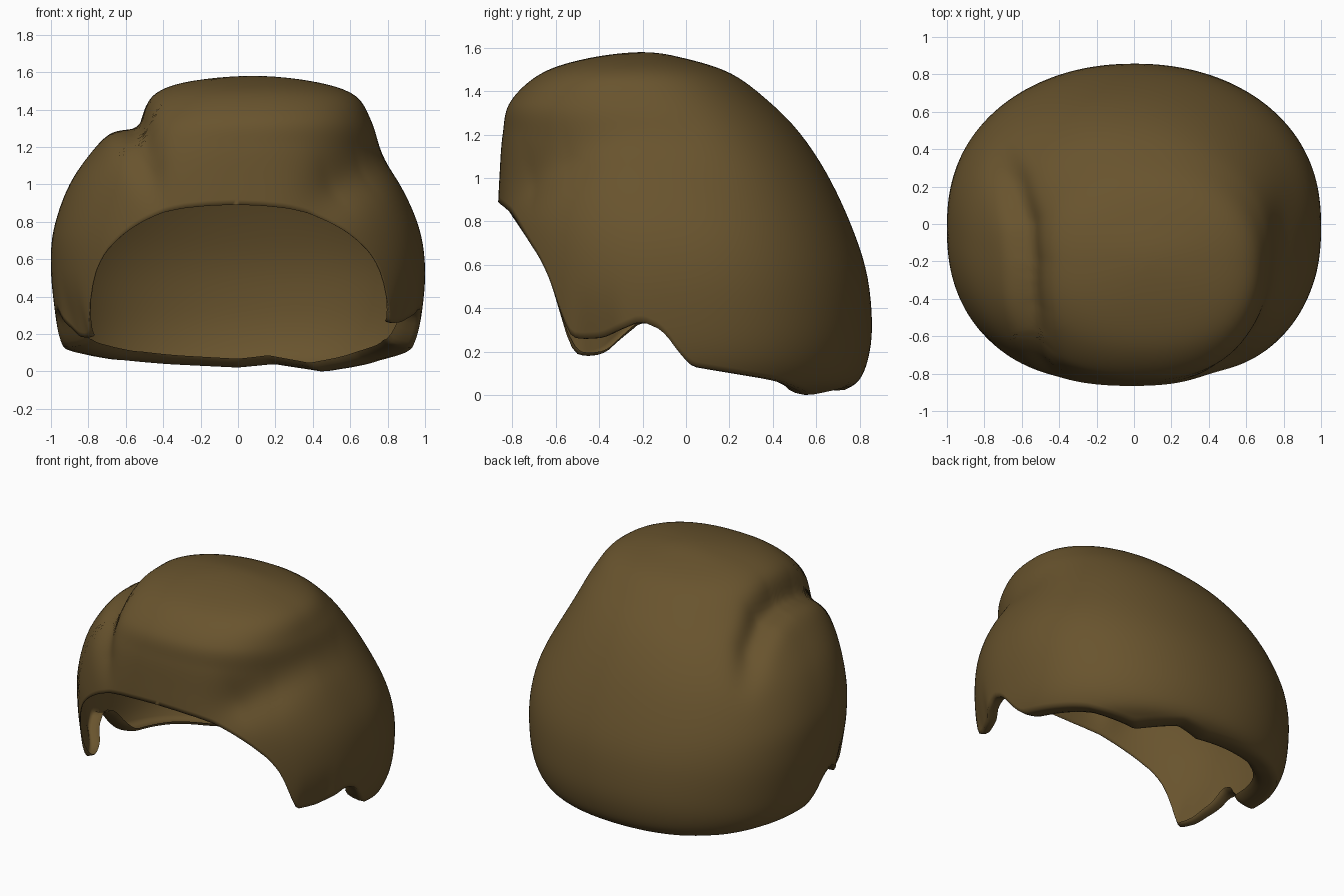
import bpy, bmesh, math
from mathutils import Vector

if "Cube" in bpy.data.objects:
    bpy.data.objects.remove(bpy.data.objects["Cube"])

# Horizontal sections: z, left x, right x, front y, back y
SECTIONS = [
    (0.00, -.83, .83, -.71, .68),
    (0.06, -.89, .89, -.80, .79),
    (0.17, -.95, .95, -.84, .84),
    (0.33, -.98, .985, -.86, .857),
    (0.55, -1.0, 1.0, -.87, .835),
    (0.76, -.985, .97, -.87, .77),
    (1.00, -.90, .875, -.86, .66),
    (1.20, -.76, .785, -.845, .53),
    (1.35, -.61, .72, -.81, .385),
    (1.48, -.46, .62, -.67, .21),
    (1.55, -.26, .40, -.46, .00),
    (1.58, .08, .08, -.20, -.20),
]
TOP = len(SECTIONS) - 1

# Rim height by angle from the front, for the right and left side
FRONT_RIM = [(0, .89), (10, .885), (20, .872), (28, .85), (35, .80), (42, .725),
             (48, .63), (52.5, .49)]
BACK_NOTCH = [(78, .34), (84, .30), (88, .20), (91, .14)]
RIM_R = FRONT_RIM + [(55, .33), (56.5, .275), (60, .265), (67, .27), (71, .30)] + BACK_NOTCH + [
    (115, .08), (132, .025), (141, .0), (152, .02), (165, .045), (180, .025)]
RIM_L = FRONT_RIM + [(55, .30), (56.5, .21), (60, .18), (66, .19), (71, .26)] + BACK_NOTCH + [
    (115, .10), (130, .065), (150, .045), (180, .025)]

# Grooves either side of the crown: path points with depth, then width
GROOVES = [
    ([(-.46, -.85, .92, 0), (-.50, -.78, 1.1, .04), (-.54, -.66, 1.27, .065),
      (-.56, -.45, 1.34, .085), (-.57, -.2, 1.37, .085), (-.58, 0, 1.32, .08),
      (-.62, .2, 1.18, .06), (-.68, .38, .95, 0)], .095),
    ([(.42, -.85, .92, 0), (.56, -.74, 1.04, .06), (.69, -.58, 1.13, .065),
      (.77, -.3, 1.18, .04), (.79, -.05, 1.14, .025), (.80, .2, 1.0, 0)], .16),
]
CENTRE = Vector((0, -.1, .5))
# Rolled lip under the rim: inward, upward
LIP = [(.04, -.002), (.09, .006), (.13, .02), (.15, .045)]


def interp(table, x):
    for (x0, y0), (x1, y1) in zip(table, table[1:]):
        if x <= x1:
            return y0 + (y1 - y0) * (x - x0) / (x1 - x0)
    return table[-1][1]


def section(u):
    """Smooth section values at table position u (mirrored past the crown)."""
    z, l, r, f, b = SECTIONS[-2]
    ext = [tuple(2 * p - q for p, q in zip(SECTIONS[0], SECTIONS[1]))]
    ext += SECTIONS + [(z, r, l, b, f)]
    i = min(int(u), TOP - 1)
    t = u - i
    return [.5 * (2 * p1 + (p2 - p0) * t + (2 * p0 - 5 * p1 + 4 * p2 - p3) * t * t
                  + (3 * p1 - p0 - 3 * p2 + p3) * t ** 3)
            for p0, p1, p2, p3 in zip(*ext[i:i + 4])]


def surface_point(u, ang):
    z, l, r, f, b = section(u)
    a, d = max((r - l) / 2, 1e-5), max((b - f) / 2, 1e-5)
    s, c = math.sin(ang), -math.cos(ang)
    # slightly rounder towards the back
    n = 2.3 - .15 * max(0, c)
    k = (abs(s / a) ** n + abs(c / d) ** n) ** (-1 / n)
    return Vector(((l + r) / 2 + k * s, (f + b) / 2 + k * c, z))


# Groove paths as fine samples on the unit sphere
SAMPLES = []
for path, width in GROOVES:
    for a, b in zip(path, path[1:]):
        for t in (i / 12 for i in range(12)):
            q = Vector(a[:3]).lerp(Vector(b[:3]), t) - CENTRE
            SAMPLES.append((q.normalized(), a[3] + (b[3] - a[3]) * t, width))


def shape_locks(p):
    """Push in the grooves and the sideburn ends."""
    ray = (p - CENTRE).normalized()
    push = max(d * math.exp(-((ray - q).length / w) ** 2) for q, d, w in SAMPLES)
    p = p - ray * push
    if p.y < -.2:
        e = ((p.y + .42) / .10) ** 4 + ((p.z - .2) / .2) ** 2
        p.x -= math.copysign(.03 * math.exp(-e), p.x)
    return p


# Hair shell: columns round the head, rows from rolled lip to crown
COLS, ROWS = 240, 48
LIP_SIZE = [(0, 0), (54, .03), (60, .3), (70, .45), (80, .6), (95, 1), (180, 1)]
z_to_u = [(s[0], i) for i, s in enumerate(SECTIONS)]
bm = bmesh.new()
crown = bm.verts.new(surface_point(TOP, 0))
columns = []
for i in range(COLS):
    deg = -180 + 360 * i / COLS
    side = RIM_R if deg >= 0 else RIM_L
    rim_z = sum(interp(side, min(180, abs(abs(deg) + o))) for o in (-1.5, 0, 1.5)) / 3
    u0 = interp(z_to_u, rim_z)
    pts = [shape_locks(surface_point(u0 + (TOP - u0) * j / ROWS, math.radians(deg)))
           for j in range(ROWS)]
    inward = Vector((-pts[0].x, -pts[0].y, 0)).normalized()
    w = interp(LIP_SIZE, abs(deg))
    lip = [pts[0] + w * (inward * a + Vector((0, 0, b))) for a, b in reversed(LIP)]
    columns.append([bm.verts.new(p) for p in lip + pts])
for i in range(COLS):
    a, b = columns[i], columns[(i + 1) % COLS]
    for j in range(len(a) - 1):
        bm.faces.new((a[j], b[j], b[j + 1], a[j + 1]))
    bm.faces.new((a[-1], b[-1], crown))
bmesh.ops.remove_doubles(bm, verts=bm.verts, dist=1e-5)
for f in bm.faces:
    f.smooth = True
mesh = bpy.data.meshes.new("hair_shell")
bm.to_mesh(mesh)
bm.free()
hair = bpy.data.objects.new("hair_shell", mesh)
bpy.context.collection.objects.link(hair)

mat = bpy.data.materials.new("hair_brown")
mat.diffuse_color = (.14, .088, .027, 1)
mat.use_nodes = True
mat.node_tree.nodes["Principled BSDF"].inputs["Base Color"].default_value = mat.diffuse_color
mesh.materials.append(mat)
